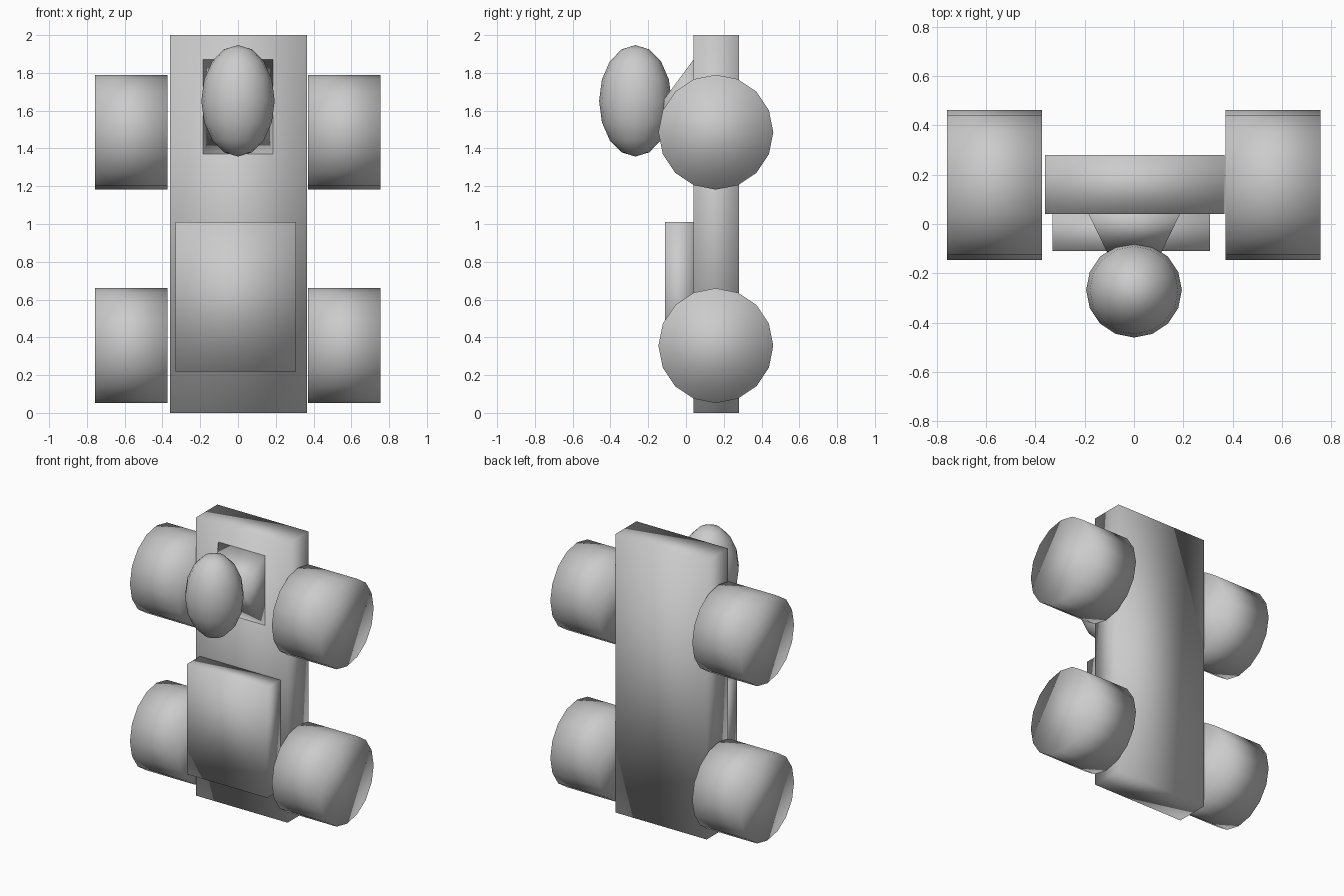
import bpy, bmesh
from math import radians
from mathutils import Matrix

if "Cube" in bpy.data.objects:
    bpy.data.objects.remove(bpy.data.objects["Cube"], do_unlink=True)

# One plain grey for everything
GREY = (0.6, 0.6, 0.6, 1)
grey = bpy.data.materials.new("plain_grey")
grey.use_nodes = True
grey.diffuse_color = GREY
grey.node_tree.nodes["Principled BSDF"].inputs["Base Color"].default_value = GREY


def add_part(name, bm):
    """Turn a bmesh into a fully smooth-shaded object."""
    bmesh.ops.recalc_face_normals(bm, faces=bm.faces)
    for face in bm.faces:
        face.smooth = True
    mesh = bpy.data.meshes.new(name)
    bm.to_mesh(mesh)
    bm.free()
    mesh.materials.append(grey)
    obj = bpy.data.objects.new(name, mesh)
    bpy.context.collection.objects.link(obj)


def box(low, high, front_scale=(1, 1)):
    """Box between two corners; its front face can be narrowed in x and z."""
    bm = bmesh.new()
    bmesh.ops.create_cube(bm, size=1)
    for v in bm.verts:
        if v.co.y < 0:
            v.co.x *= front_scale[0]
            v.co.z *= front_scale[1]
        for i in range(3):
            v.co[i] = (low[i] + high[i]) / 2 + v.co[i] * (high[i] - low[i])
    return bm


# Body slab, belly panel and tapered neck
add_part("body", box((-0.36, 0.04, 0), (0.366, 0.28, 2)))
add_part("belly_panel", box((-0.33, -0.11, 0.22), (0.308, 0.04, 1.01)))
add_part("neck", box((-0.184, -0.12, 1.37), (0.186, 0.04, 1.87), (0.58, 0.14)))

# Egg-shaped head
bm = bmesh.new()
bmesh.ops.create_uvsphere(bm, u_segments=16, v_segments=8, radius=1)
bmesh.ops.scale(bm, vec=(0.194, 0.192, 0.295), verts=bm.verts)
bmesh.ops.translate(bm, vec=(0, -0.268, 1.652), verts=bm.verts)
add_part("head", bm)

# Four drum-shaped limbs
for level, z in (("upper", 1.486), ("lower", 0.356)):
    for side, x in (("left", 0.563), ("right", -0.565)):
        bm = bmesh.new()
        bmesh.ops.create_cone(bm, cap_ends=True, segments=16,
                              radius1=0.304, radius2=0.304, depth=0.384)
        bmesh.ops.transform(bm, matrix=Matrix.Translation((x, 0.158, z))
                            @ Matrix.Rotation(radians(90), 4, "Y"), verts=bm.verts)
        add_part(f"{level}_{side}_limb", bm)
